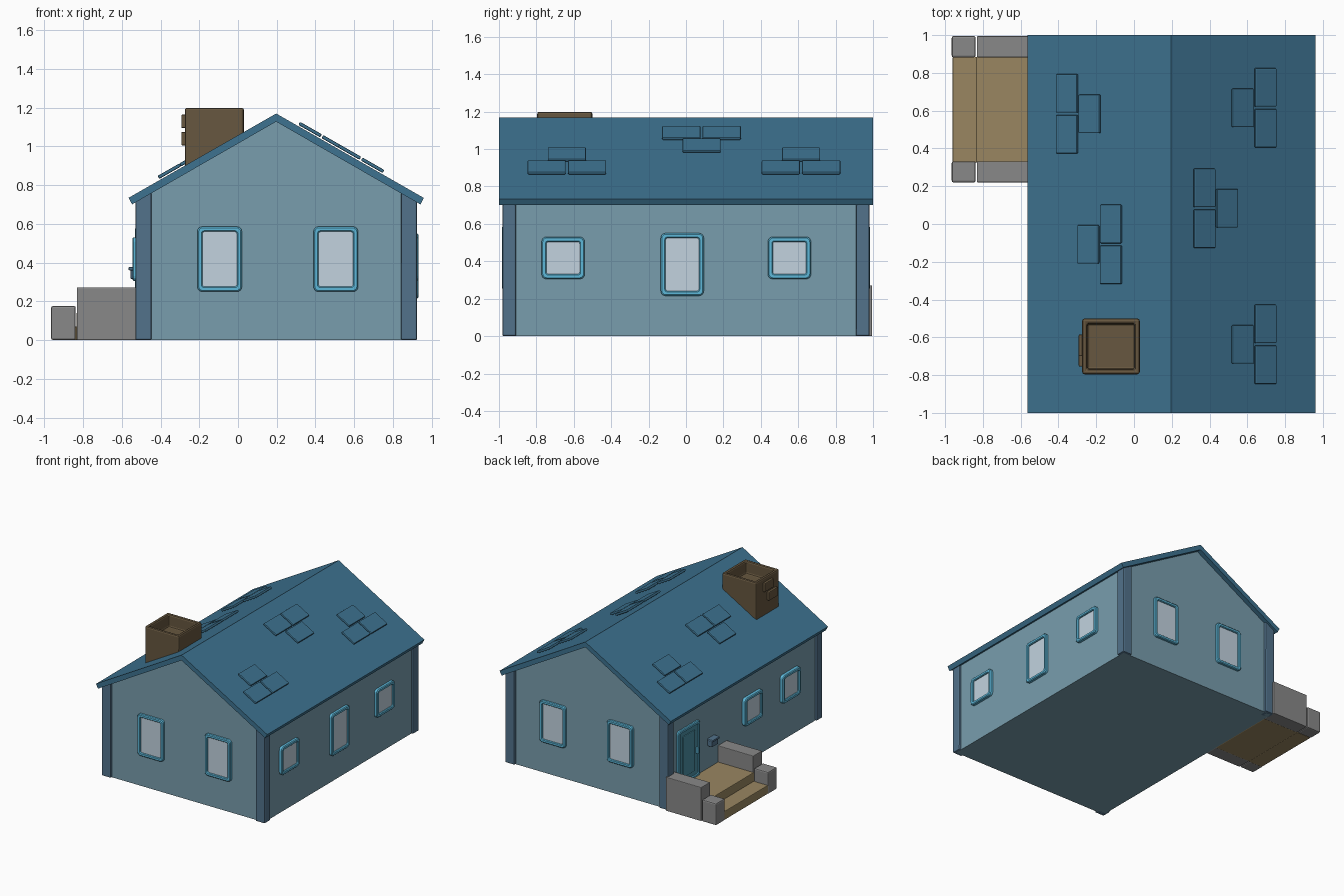
import bpy, bmesh, math
from mathutils import Vector, Matrix

if "Cube" in bpy.data.objects:
    bpy.data.objects.remove(bpy.data.objects["Cube"])

RIDGE_X, RIDGE_Z, SLOPE = 0.197, 1.17, 0.571


def material(name, rgb):
    m = bpy.data.materials.new(name)
    m.diffuse_color = (*rgb, 1)
    m.use_nodes = True
    m.node_tree.nodes["Principled BSDF"].inputs["Base Color"].default_value = m.diffuse_color
    return m


ROOF = material("roof_blue", (0.047, 0.17, 0.28))
WALL = material("wall_blue", (0.19, 0.34, 0.42))
POST = material("post_blue", (0.085, 0.17, 0.26))
TRIM = material("trim_blue", (0.11, 0.48, 0.70))
DOOR = material("door_blue", (0.07, 0.28, 0.38))
GLASS = material("glass", (0.54, 0.65, 0.74))
STONE = material("stone", (0.25, 0.25, 0.25))
WOOD = material("wood", (0.32, 0.24, 0.12))
BRICK = material("brick", (0.135, 0.095, 0.05))


def roof_z(x):
    return RIDGE_Z - SLOPE * abs(x - RIDGE_X)


def finish(name, bm, mat, bevel=0, matrix=None):
    bmesh.ops.recalc_face_normals(bm, faces=bm.faces)
    me = bpy.data.meshes.new(name)
    bm.to_mesh(me)
    bm.free()
    ob = bpy.data.objects.new(name, me)
    bpy.context.collection.objects.link(ob)
    me.materials.append(mat)
    if matrix:
        ob.matrix_world = matrix
    if bevel:
        mod = ob.modifiers.new("bevel", "BEVEL")
        mod.width, mod.segments = bevel, 2
    return ob


def box(name, x, y, z, mat, bevel=0, matrix=None):
    bm = bmesh.new()
    size = [b - a for a, b in (x, y, z)]
    mid = [(a + b) / 2 for a, b in (x, y, z)]
    bmesh.ops.create_cube(bm, size=1, matrix=Matrix.Translation(mid) @ Matrix.Diagonal((*size, 1)))
    return finish(name, bm, mat, bevel, matrix)


def prism(name, profile, y0, y1, mat, bevel=0):
    """Extrude an (x, z) outline along y."""
    bm = bmesh.new()
    face = bm.faces.new([bm.verts.new((x, y0, z)) for x, z in profile])
    ext = bmesh.ops.extrude_face_region(bm, geom=[face])
    verts = [v for v in ext["geom"] if isinstance(v, bmesh.types.BMVert)]
    bmesh.ops.translate(bm, verts=verts, vec=(0, y1 - y0, 0))
    return finish(name, bm, mat, bevel)


def rounded(w, h, r, n=4):
    """Outline of a rounded rectangle."""
    pts = []
    for i, (sx, sy) in enumerate(((1, 1), (-1, 1), (-1, -1), (1, -1))):
        for k in range(n + 1):
            a = math.pi / 2 * (i + k / n)
            pts.append((sx * (w / 2 - r) + r * math.cos(a), sy * (h / 2 - r) + r * math.sin(a)))
    return pts


def window(name, origin, angle, w, h, depth=0.03, border=0.026, pane=GLASS):
    """Rounded frame with a recessed pane; at angle 0 it faces -y."""
    mat = Matrix.Translation(origin) @ Matrix.Rotation(angle, 4, "Z")
    outer, inner = rounded(w, h, 0.025), rounded(w - 2 * border, h - 2 * border, 0.012)
    mid_o, mid_i = rounded(w - 0.012, h - 0.012, 0.022), rounded(w - 2 * border + 0.01, h - 2 * border + 0.01, 0.014)
    bm = bmesh.new()
    rings = []
    for pts, d in ((outer, 0), (outer, depth - 0.006), (mid_o, depth), (mid_i, depth), (inner, depth - 0.006), (inner, 0)):
        rings.append([bm.verts.new((u, -d, v)) for u, v in pts])
    n = len(outer)
    for a, b in zip(rings, rings[1:] + rings[:1]):
        for k in range(n):
            bm.faces.new((a[k], a[(k + 1) % n], b[(k + 1) % n], b[k]))
    finish(name + "_frame", bm, TRIM, 0, mat)
    box(name + "_pane", (-w / 2 + 0.02, w / 2 - 0.02), (-depth * 0.5, 0.005),
        (-h / 2 + 0.02, h / 2 - 0.02), pane, 0, mat)


# House body with gables
XL, XR, YW = -0.515, 0.908, 0.963
prism("house_walls", [(XL, 0), (XR, 0), (XR, roof_z(XR) - 0.02),
                      (RIDGE_X, RIDGE_Z - 0.02), (XL, roof_z(XL) - 0.02)], -YW, YW, WALL)

# Roof chevron
L, R, T = -0.565, 0.96, 0.042
prism("roof", [(L, roof_z(L)), (RIDGE_X, RIDGE_Z), (R, roof_z(R)), (R - 0.018, roof_z(R) - 0.034),
               (RIDGE_X, RIDGE_Z - T), (L + 0.018, roof_z(L) - 0.034)], -1, 1, ROOF)

# Corner posts, cut to the roof slope
for x0, x1 in ((-0.53, -0.447), (0.842, 0.925)):
    for y0, y1 in ((-0.982, -0.908), (0.908, 0.982)):
        prism("corner_post", [(x0, 0), (x1, 0), (x1, roof_z(x1) - 0.025), (x0, roof_z(x0) - 0.025)],
              y0, y1, POST, 0.008)

# Windows on all four sides
for x in (-0.095, 0.505):
    window("front_window", (x, -YW, 0.418), 0, 0.23, 0.336, 0.022)
    window("back_window", (x, YW, 0.418), math.pi, 0.23, 0.336, 0.022)
for y, z, h in ((-0.657, 0.418, 0.225), (-0.02, 0.383, 0.335), (0.553, 0.418, 0.225)):
    window("right_window", (XR, y, z), math.pi / 2, 0.23, h, 0.025)
for y in (-0.095, -0.575):
    window("left_window", (XL, y, 0.418), -math.pi / 2, 0.23, 0.225)

# Door, handle and mailbox
window("door", (XL, 0.715, 0.355), -math.pi / 2, 0.28, 0.45, 0.018, 0.026, DOOR)
box("door_panel", (-0.532, -0.51), (0.64, 0.79), (0.19, 0.52), DOOR, 0.006)
box("door_handle", (-0.545, -0.515), (0.605, 0.622), (0.32, 0.37), TRIM, 0.004)
box("mailbox", (-0.555, -0.51), (0.38, 0.46), (0.315, 0.365), POST, 0.006)
box("mailbox_lid", (-0.565, -0.51), (0.375, 0.465), (0.36, 0.377), POST, 0.005)

# Porch steps and side walls
box("upper_step", (-0.835, -0.515), (0.325, 0.885), (0, 0.14), WOOD, 0.005)
box("lower_step", (-0.96, -0.832), (0.325, 0.885), (0, 0.07), WOOD, 0.005)
for y0, y1 in ((0.22, 0.332), (0.882, 0.995)):
    box("porch_wall", (-0.832, -0.515), (y0, y1), (0, 0.272), STONE, 0.005)
    box("step_wall", (-0.965, -0.838), (y0, y1), (0, 0.176), STONE, 0.01)

# Hollow chimney following the roof at its base
bm = bmesh.new()
bmesh.ops.create_cube(bm, size=1, matrix=Matrix.Translation((-0.122, -0.648, 1.0)) @ Matrix.Diagonal((0.305, 0.295, 0.4, 1)))
for v in bm.verts:
    if v.co.z < 1:
        v.co.z = roof_z(v.co.x) - 0.02
top = max(bm.faces, key=lambda f: f.calc_center_median().z)
bmesh.ops.inset_region(bm, faces=[top], thickness=0.038)
bmesh.ops.translate(bm, verts=top.verts[:], vec=(0, 0, -0.001))
ext = bmesh.ops.extrude_face_region(bm, geom=[top])
bmesh.ops.translate(bm, verts=[v for v in ext["geom"] if isinstance(v, bmesh.types.BMVert)], vec=(0, 0, -0.1))
if top.is_valid:
    bmesh.ops.delete(bm, geom=[top], context="FACES_ONLY")
finish("chimney", bm, BRICK, 0.012)
for y0, y1, z0, z1 in ((-0.70, -0.585, 1.095, 1.165), (-0.755, -0.64, 1.005, 1.075)):
    box("chimney_brick", (-0.293, -0.265), (y0, y1), (z0, z1), BRICK, 0.006)


# Loose shingles: two side by side and one offset
def shingle(x, y):
    side = 1 if x > RIDGE_X else -1
    a = math.atan(SLOPE)
    normal = Vector((side * math.sin(a), 0, math.cos(a)))
    m = Matrix.Translation(Vector((x, y, roof_z(x))) + normal * 0.015) @ Matrix.Rotation(side * a, 4, "Y")
    box("shingle", (-0.065, 0.065), (-0.102, 0.102), (-0.009, 0.009), ROOF, 0.006, m)


for pair_x, single_x, y in ((0.688, 0.568, 0.615), (0.365, 0.485, 0.083), (0.688, 0.568, -0.637),
                            (-0.347, -0.228, 0.583), (-0.115, -0.235, -0.108)):
    shingle(pair_x, y + 0.108)
    shingle(pair_x, y - 0.108)
    shingle(single_x, y)
